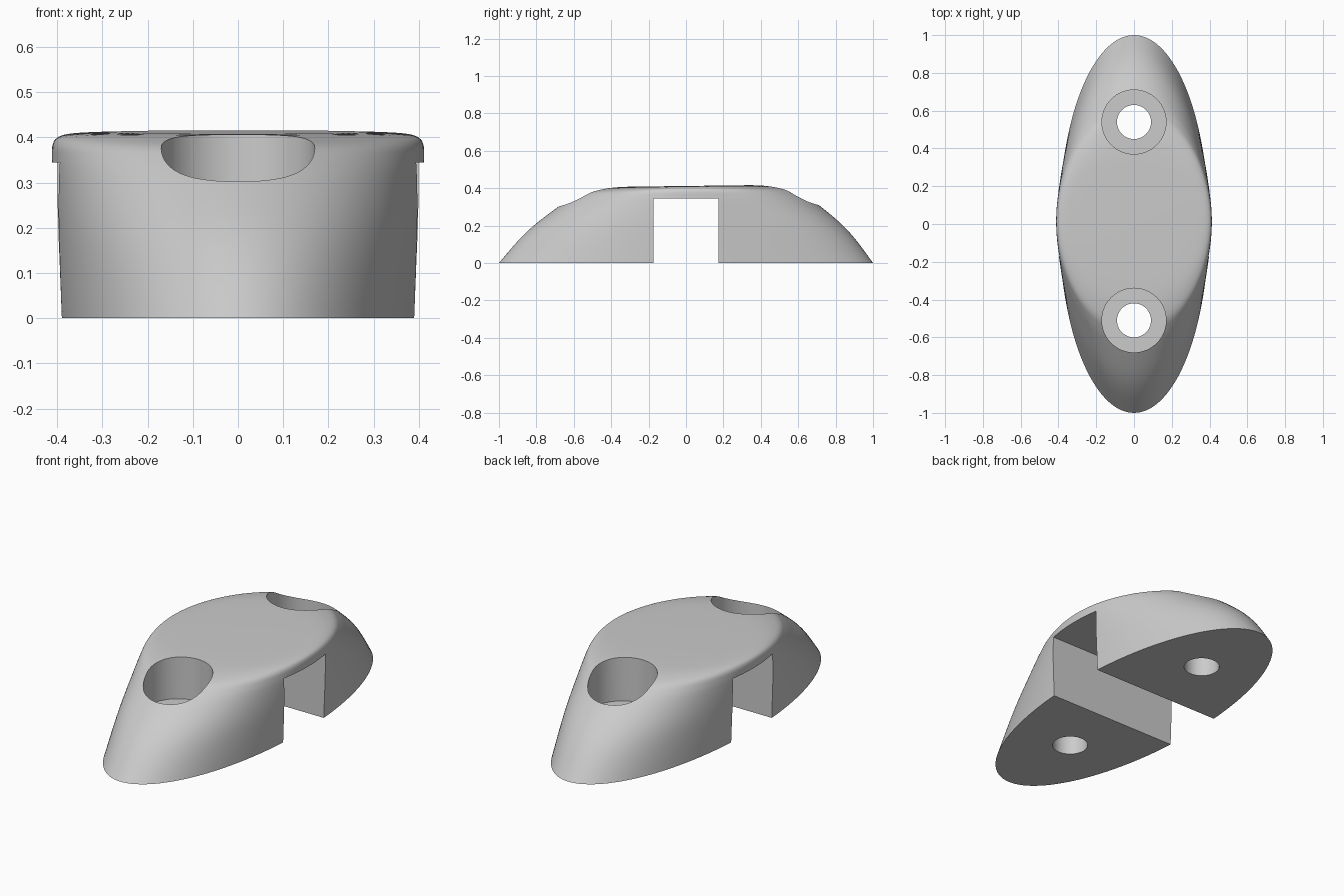
import bpy
import bmesh
from math import cos, sin, pi
from mathutils import Matrix

if "Cube" in bpy.data.objects:
    bpy.data.objects.remove(bpy.data.objects["Cube"], do_unlink=True)

grey = bpy.data.materials.new("light_grey")
grey.use_nodes = True
colour = (0.6, 0.6, 0.6, 1)
grey.diffuse_color = colour
grey.node_tree.nodes["Principled BSDF"].inputs["Base Color"].default_value = colour

TOP = 0.412
SEGMENTS = 128
# Height, half length and half width of the oval sections
SECTIONS = [(0, 1, 0.396), (0.125, 0.9, 0.402), (0.215, 0.81, 0.407),
            (0.31, 0.69, 0.411), (0.355, 0.625, 0.412), (0.385, 0.568, 0.41),
            (0.401, 0.49, 0.398), (0.409, 0.41, 0.365), (TOP, 0.32, 0.29)]


def smooth_path(points, steps=5):
    """Catmull-Rom curve through the points."""
    path = []
    for i in range(len(points) - 1):
        quad = [points[max(0, min(len(points) - 1, i + k))] for k in (-1, 0, 1, 2)]
        for s in range(steps):
            t = s / steps
            path.append([b + 0.5 * t * (c - a + t * (2 * a - 5 * b + 4 * c - d
                         + t * (3 * (b - c) + d - a)))
                         for a, b, c, d in zip(*quad)])
    return path + [points[-1]]


def make_object(name, bm):
    bmesh.ops.recalc_face_normals(bm, faces=bm.faces)
    mesh = bpy.data.meshes.new(name)
    bm.to_mesh(mesh)
    bm.free()
    mesh.materials.append(grey)
    obj = bpy.data.objects.new(name, mesh)
    bpy.context.collection.objects.link(obj)
    return obj


# Oval body lofted through the sections, top leaning slightly to the front
bm = bmesh.new()
rings = []
for z, length, width in smooth_path(SECTIONS):
    lift = z / TOP
    ring = []
    for i in range(SEGMENTS):
        angle = 2 * pi * i / SEGMENTS
        y = length * sin(angle)
        ring.append(bm.verts.new((width * cos(angle), y + 0.015 * lift,
                                  z + 0.0125 * y * lift)))
    rings.append(ring)
for low, high in zip(rings, rings[1:]):
    for i in range(SEGMENTS):
        j = (i + 1) % SEGMENTS
        bm.faces.new((low[i], low[j], high[j], high[i]))
bm.faces.new(rings[0][::-1])
bm.faces.new(rings[-1])
body = make_object("clamp_body", bm)


def cut(name, bm):
    """Subtract a helper shape from the body, then remove the helper."""
    cutter = make_object(name, bm)
    cutter.hide_render = True
    mod = body.modifiers.new(name, "BOOLEAN")
    mod.operation = "DIFFERENCE"
    mod.solver = "EXACT"
    mod.object = cutter
    bpy.context.view_layer.objects.active = body
    bpy.ops.object.modifier_apply(modifier=name)
    bpy.data.objects.remove(cutter, do_unlink=True)


def cylinder(radius, y, bottom, top):
    bm = bmesh.new()
    bmesh.ops.create_cone(bm, cap_ends=True, segments=64, radius1=radius,
                          radius2=radius, depth=top - bottom,
                          matrix=Matrix.Translation((0, y, (top + bottom) / 2)))
    return bm


# Square channel across the underside
bm = bmesh.new()
bmesh.ops.create_cube(bm, size=1, matrix=Matrix.Translation((0, 0, 0.0725))
                      @ Matrix.Diagonal((2, 0.345, 0.545, 1)))
cut("channel_cutter", bm)

# Screw holes with wide recesses for the heads
for side, y in (("front", -0.51), ("back", 0.54)):
    cut(side + "_recess_cutter", cylinder(0.17, y, 0.18, 0.8))
    cut(side + "_hole_cutter", cylinder(0.09, y, -0.2, 0.6))

bpy.ops.object.select_all(action="DESELECT")
body.select_set(True)
bpy.context.view_layer.objects.active = body
bpy.ops.object.shade_smooth_by_angle(angle=pi / 6)
